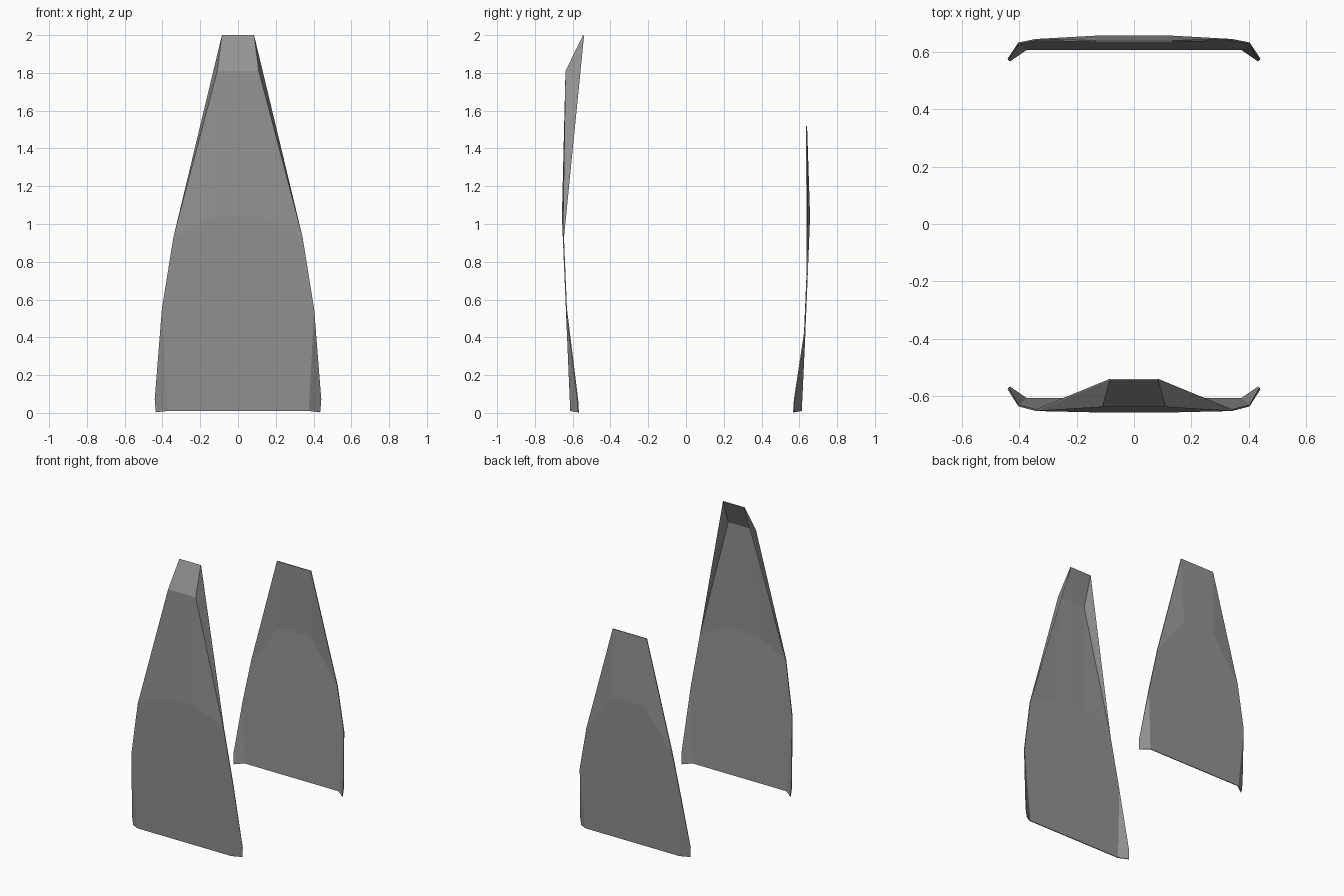
import bpy

if "Cube" in bpy.data.objects:
    bpy.data.objects.remove(bpy.data.objects["Cube"])

grey = bpy.data.materials.new("dark_grey")
grey.diffuse_color = (0.29, 0.29, 0.29, 1)
grey.use_nodes = True
grey.node_tree.nodes["Principled BSDF"].inputs["Base Color"].default_value = grey.diffuse_color


def panel(name, sign, points, faces):
    """Right half of a folded sheet, mirrored over x = 0. Depth is outward from centre."""
    verts = [(x, sign * depth, z) for x, depth, z in points]
    if sign > 0:
        faces = [f[::-1] for f in faces]
    mesh = bpy.data.meshes.new(name)
    mesh.from_pydata(verts, [], faces)
    mesh.materials.append(grey)
    obj = bpy.data.objects.new(name, mesh)
    bpy.context.collection.objects.link(obj)
    mirror = obj.modifiers.new("mirror", 'MIRROR')
    mirror.use_clip = True
    # Thin sheet thickness, inwards
    solid = obj.modifiers.new("thickness", 'SOLIDIFY')
    solid.thickness = 0.006
    solid.offset = -1


def lower(shoulder, hip):
    """Lower plate: centre bottom, corner, wing tip, shoulder, hip, ridge."""
    return [
        (0, 0.613, 0.01), (0.375, 0.613, 0.01), (0.435, 0.572, 0.003),
        (0.441, 0.576, 0.07), shoulder, hip,
        (0.125, 0.657, 1.04), (0, 0.657, 1.04),
    ]


lower_faces = [(0, 1, 4, 5, 6, 7), (1, 2, 3, 4)]

# Tall front panel with folded-back tip and side flanges
front = lower((0.403, 0.636, 0.55), (0.342, 0.652, 0.93)) + [
    (0.11, 0.638, 1.81), (0, 0.638, 1.81), (0.085, 0.545, 2.0), (0, 0.545, 2.0)]
panel("front_panel", -1, front,
      lower_faces + [(7, 6, 8, 9), (6, 5, 8), (5, 10, 8), (9, 8, 10, 11)])

# Shorter back panel with a flat top and lower shoulders
back = lower((0.403, 0.633, 0.44), (0.342, 0.645, 0.75)) + [
    (0.135, 0.641, 1.52), (0, 0.641, 1.52)]
panel("back_panel", 1, back, lower_faces + [(7, 6, 8, 9), (6, 5, 8)])
